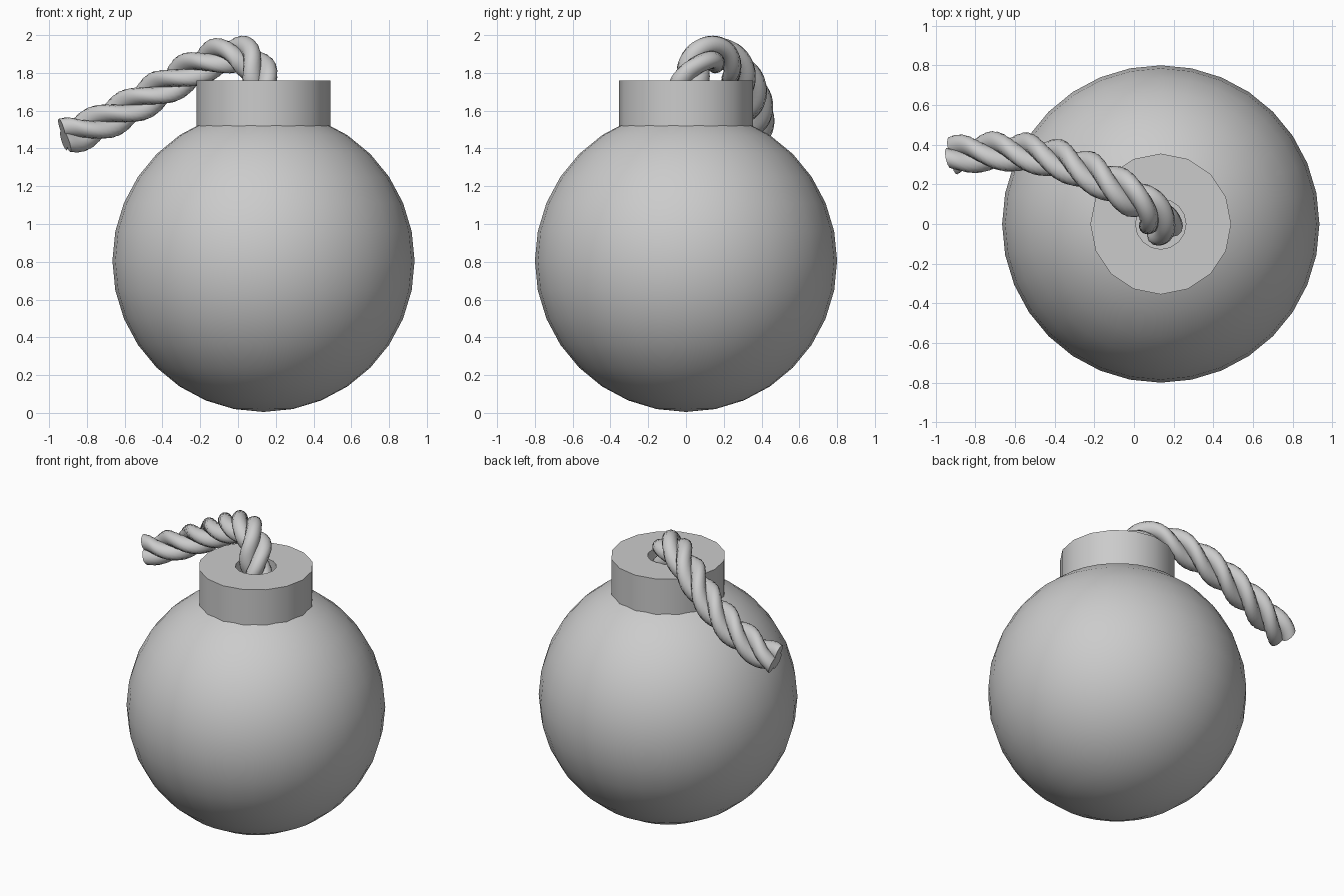
import bpy, bmesh, math
from mathutils import Vector

if "Cube" in bpy.data.objects:
    bpy.data.objects.remove(bpy.data.objects["Cube"])

CENTRE_X = 0.135
grey = bpy.data.materials.new("plain grey")
grey.use_nodes = True
grey.diffuse_color = (0.6, 0.6, 0.6, 1)
grey.node_tree.nodes["Principled BSDF"].inputs["Base Color"].default_value = grey.diffuse_color


def finish(name, bm, location=(0, 0, 0), angle=40):
    bmesh.ops.recalc_face_normals(bm, faces=bm.faces)
    mesh = bpy.data.meshes.new(name)
    bm.to_mesh(mesh)
    bm.free()
    mesh.materials.append(grey)
    obj = bpy.data.objects.new(name, mesh)
    obj.location = location
    bpy.context.collection.objects.link(obj)
    bpy.ops.object.select_all(action='DESELECT')
    obj.select_set(True)
    bpy.context.view_layer.objects.active = obj
    bpy.ops.object.shade_smooth_by_angle(angle=math.radians(angle))


def bridge(bm, a, b):
    n = len(a)
    for i in range(n):
        j = (i + 1) % n
        bm.faces.new((a[i], a[j], b[j], b[i]))


# Round body
bm = bmesh.new()
bmesh.ops.create_uvsphere(bm, u_segments=32, v_segments=16, radius=0.8)
finish("body", bm, (CENTRE_X, 0, 0.805))

# Collar with a recessed fuse hole
bm = bmesh.new()
rings = []
for radius, z in [(0.355, 1.5), (0.355, 1.76), (0.127, 1.76), (0.127, 1.62)]:
    rings.append([bm.verts.new((radius * math.cos(math.tau * i / 16),
                                radius * math.sin(math.tau * i / 16), z))
                  for i in range(16)])
for lower, upper in zip(rings, rings[1:]):
    bridge(bm, lower, upper)
bm.faces.new(rings[-1])
finish("collar", bm, (CENTRE_X, 0, 0))

# Fuse centre line, smoothed through a few points
points = [Vector(p) for p in [
    (0.16, -0.05, 1.5), (0.145, -0.015, 1.64), (0.12, 0.02, 1.77), (0.06, 0.09, 1.875),
    (-0.05, 0.165, 1.9), (-0.2, 0.25, 1.84), (-0.4, 0.33, 1.72),
    (-0.6, 0.365, 1.6), (-0.8, 0.36, 1.5), (-0.92, 0.34, 1.46), (-1.04, 0.31, 1.42)]]
STEPS = 10
path = []
for p0, p1, p2, p3 in zip(points, points[1:], points[2:], points[3:]):
    for s in range(STEPS):
        t = s / STEPS
        path.append(0.5 * (2 * p1 + (p2 - p0) * t + (2 * p0 - 5 * p1 + 4 * p2 - p3) * t * t
                           + (3 * p1 - p0 - 3 * p2 + p3) * t ** 3))
path.append(points[-2])

# Frames carried along the centre line without twisting
frames, distance = [], 0
normal = Vector((1, 0, 0))
for i, p in enumerate(path):
    tangent = (path[min(i + 1, len(path) - 1)] - path[max(i - 1, 0)]).normalized()
    normal = (normal - tangent * normal.dot(tangent)).normalized()
    if i:
        distance += (p - path[i - 1]).length
    frames.append((p, normal.copy(), tangent.cross(normal), distance))

# Three twisted fuse strands with flat ends
PITCH, OFFSET, STRAND, SIDES = 0.58, 0.05, 0.053, 12
for k, label in enumerate(("first", "second", "third")):
    bm = bmesh.new()
    loops = []
    for p, n, b, d in frames:
        turn = math.tau * (d / PITCH + k / 3)
        middle = p + OFFSET * (n * math.cos(turn) + b * math.sin(turn))
        loop = []
        for i in range(SIDES):
            a = turn + math.tau * i / SIDES
            loop.append(bm.verts.new(middle + STRAND * (n * math.cos(a) + b * math.sin(a))))
        loops.append(loop)
    for a, b in zip(loops, loops[1:]):
        bridge(bm, a, b)
    bm.faces.new(loops[0])
    bm.faces.new(loops[-1])
    finish(label + "_fuse_strand", bm)
